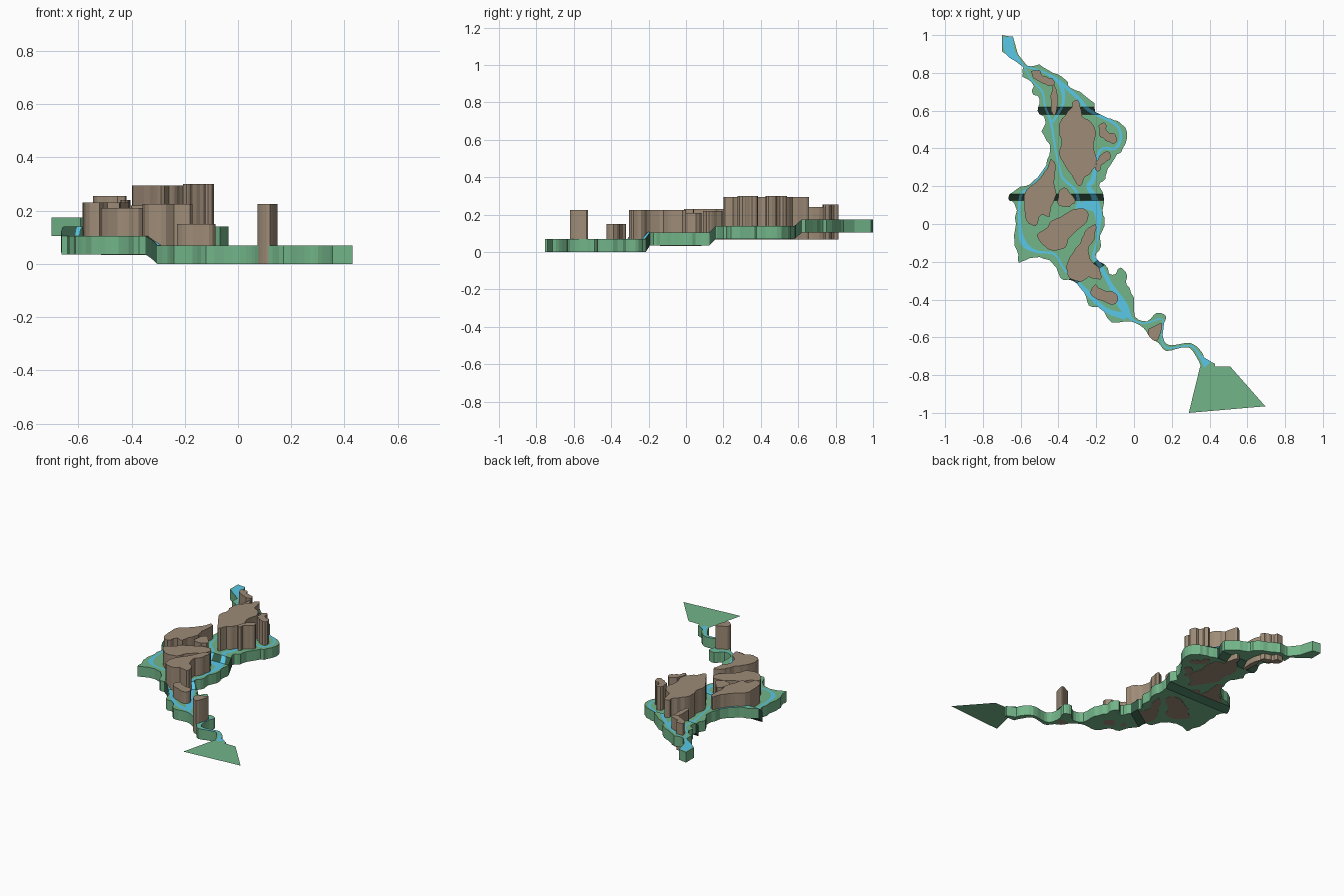
import bpy, bmesh, random
from mathutils import Vector

random.seed(4)


def material(name, rgb):
    m = bpy.data.materials.new(name)
    m.diffuse_color = (*rgb, 1)
    return m


GREEN = material("grass", (0.17, 0.46, 0.25))
DARK = material("slope", (0.035, 0.10, 0.06))
ROCK = material("rock", (0.34, 0.26, 0.185))
WATER = material("water", (0.10, 0.58, 0.80))
THICK = 0.07

# Slopes between the four terraces: (plane normal, start, end) measured along the normal
STEPS = [((0.0, -1.0), -0.62, -0.58),
         ((0.0, -1.0), -0.16, -0.125),
         ((0.55, -0.835), 0.055, 0.095)]


def ground_z(x, y):
    z = 0.07
    for (nx, ny), a, b in STEPS:
        z += 0.035 * min(1, max(0, (b - nx * x - ny * y) / (b - a)))
    return z


def smooth(points, closed=False, n=3, rough=0.0):
    """Catmull-Rom curve through the points, with optional eroded roughness."""
    p = [Vector(q) for q in points]
    if not closed:
        p = [p[0]] + p + [p[-1]]
    out = []
    count = len(p) if closed else len(p) - 3
    for i in range(count):
        k = i - 1 if closed else i
        a, b, c, d = (p[(k + j) % len(p)] for j in range(4))
        for s in range(n):
            t = s / n
            q = 0.5 * (2 * b + (c - a) * t + (2 * a - 5 * b + 4 * c - d) * t * t
                       + (3 * b - a - 3 * c + d) * t ** 3)
            if rough and s and q.y > -0.45:
                side = Vector((b.y - c.y, c.x - b.x)).normalized()
                q += side * random.uniform(-rough, rough)
            out.append(q)
    if not closed:
        out.append(p[-2])
    return out


def finish(name, bm, *mats):
    me = bpy.data.meshes.new(name)
    bm.to_mesh(me)
    bm.free()
    for m in mats:
        me.materials.append(m)
    ob = bpy.data.objects.new(name, me)
    bpy.context.collection.objects.link(ob)
    return ob


def filled(outline):
    bm = bmesh.new()
    bm.faces.new([bm.verts.new((p[0], p[1], 0)) for p in outline])
    bm.normal_update()
    if bm.faces[:][0].normal.z < 0:
        bmesh.ops.reverse_faces(bm, faces=bm.faces)
    return bm


def drape(bm, lift=0.0):
    """Cut a flat mesh along the slopes and raise it to the terrace heights."""
    bmesh.ops.triangulate(bm, faces=bm.faces)
    for (nx, ny), a, b in STEPS:
        n = Vector((nx, ny, 0))
        for s in (a, b):
            bmesh.ops.bisect_plane(bm, geom=bm.verts[:] + bm.edges[:] + bm.faces[:],
                                   plane_co=n * s / n.length_squared, plane_no=n.normalized())
    for v in bm.verts:
        v.co.z = ground_z(v.co.x, v.co.y) + lift
    bm.normal_update()


def extrude(bm, depth):
    new = bmesh.ops.extrude_face_region(bm, geom=bm.faces[:], use_keep_orig=True)["geom"]
    for e in new:
        if isinstance(e, bmesh.types.BMVert):
            e.co.z -= depth
    bmesh.ops.recalc_face_normals(bm, faces=bm.faces)


# Terraced valley floor: east bank north to south, then west bank south to north
east = [(-0.58, 0.855), (-0.545, 0.835), (-0.50, 0.845), (-0.43, 0.80), (-0.365, 0.765), (-0.335, 0.72),
        (-0.285, 0.70), (-0.21, 0.64), (-0.21, 0.585), (-0.15, 0.56), (-0.085, 0.545),
        (-0.037, 0.487), (-0.06, 0.40), (-0.10, 0.35), (-0.14, 0.29), (-0.15, 0.24), (-0.185, 0.20),
        (-0.16, 0.14), (-0.165, 0.05), (-0.155, 0.01), (-0.18, -0.06), (-0.175, -0.12), (-0.205, -0.175),
        (-0.155, -0.215), (-0.115, -0.27), (-0.07, -0.23), (-0.037, -0.27), (-0.04, -0.32),
        (0, -0.39), (0.005, -0.49), (0.07, -0.515), (0.12, -0.47), (0.17, -0.49),
        (0.15, -0.55), (0.16, -0.62), (0.2, -0.642), (0.30, -0.63), (0.36, -0.68), (0.37, -0.715)]
west = [(0.345, -0.73), (0.30, -0.66), (0.25, -0.655), (0.17, -0.672), (0.13, -0.63), (0.085, -0.6),
        (0.05, -0.55), (-0.02, -0.515), (-0.12, -0.52), (-0.17, -0.45), (-0.24, -0.43),
        (-0.265, -0.36), (-0.325, -0.30), (-0.39, -0.285), (-0.43, -0.21), (-0.5, -0.175), (-0.57, -0.19),
        (-0.61, -0.205), (-0.62, -0.14), (-0.632, -0.09), (-0.625, 0.0), (-0.63, 0.10), (-0.665, 0.14),
        (-0.62, 0.185), (-0.55, 0.21), (-0.48, 0.28), (-0.46, 0.34), (-0.445, 0.42), (-0.49, 0.49),
        (-0.47, 0.55), (-0.51, 0.60), (-0.50, 0.66), (-0.54, 0.70), (-0.535, 0.74), (-0.59, 0.78), (-0.585, 0.83)]
bm = filled([Vector(p) for p in ((-0.70, 0.915), (-0.70, 1.0), (-0.64, 0.99), (-0.615, 0.90))]
            + smooth(east, rough=0.006)
            + [Vector(p) for p in ((0.43, -0.74), (0.43, -0.755), (0.355, -0.755))]
            + smooth(west, rough=0.006))
drape(bm)
for f in bm.faces:
    f.material_index = 1 if f.normal.z < 0.97 else 0
extrude(bm, THICK)
finish("valley_floor", bm, GREEN, DARK)

# Flat apron at the river mouth
bm = filled([(0.35, -0.755), (0.51, -0.755), (0.695, -0.965), (0.29, -1.0)])
for v in bm.verts:
    v.co.z = 0.07
finish("mouth_apron", bm, GREEN)


# Flat-topped rock plateaus with sheer walls
def plateau(name, top, bottom, pts):
    bm = filled(smooth(pts, closed=True, rough=0.005))
    for v in bm.verts:
        v.co.z = top
    extrude(bm, top - bottom)
    finish(name, bm, ROCK)


plateau("north_mesa", 0.255, 0.067, [(-0.545, 0.81), (-0.5, 0.815), (-0.48, 0.78), (-0.43, 0.77),
                                    (-0.425, 0.735), (-0.47, 0.74), (-0.53, 0.77)])
plateau("north_fin", 0.24, 0.067, [(-0.43, 0.735), (-0.41, 0.71), (-0.41, 0.6), (-0.425, 0.575),
                                  (-0.44, 0.6), (-0.44, 0.65)])
plateau("great_mesa", 0.295, 0.067, [(-0.335, 0.61), (-0.32, 0.65), (-0.29, 0.645), (-0.275, 0.57), (-0.23, 0.54),
                                    (-0.2, 0.48), (-0.215, 0.40), (-0.2, 0.33), (-0.23, 0.27), (-0.26, 0.25),
                                    (-0.29, 0.20), (-0.33, 0.26), (-0.39, 0.35), (-0.385, 0.42),
                                    (-0.395, 0.5), (-0.38, 0.56)])
plateau("east_mesa", 0.30, 0.067, [(-0.18, 0.53), (-0.15, 0.53), (-0.14, 0.49), (-0.10, 0.475),
                                  (-0.097, 0.43), (-0.15, 0.44), (-0.185, 0.48)])
plateau("east_butte", 0.30, 0.067, [(-0.20, 0.33), (-0.17, 0.37), (-0.13, 0.38), (-0.13, 0.34),
                                   (-0.17, 0.315), (-0.185, 0.28), (-0.205, 0.29)])
plateau("west_mesa", 0.23, 0.068, [(-0.44, 0.345), (-0.415, 0.31), (-0.425, 0.22), (-0.41, 0.16), (-0.44, 0.09),
                                  (-0.445, 0.04), (-0.49, 0.05), (-0.52, -0.01), (-0.57, 0.02),
                                  (-0.58, 0.08), (-0.57, 0.18), (-0.50, 0.24), (-0.46, 0.29)])
plateau("middle_butte", 0.22, 0.068, [(-0.40, 0.10), (-0.36, 0.09), (-0.315, 0.11), (-0.325, 0.15),
                                     (-0.37, 0.195), (-0.40, 0.16)])
plateau("central_mesa", 0.21, 0.033, [(-0.25, 0.07), (-0.31, 0.08), (-0.37, 0.05), (-0.43, 0.02), (-0.46, -0.02),
                                     (-0.515, -0.06), (-0.47, -0.12), (-0.41, -0.14), (-0.36, -0.12),
                                     (-0.33, -0.06), (-0.25, 0.01)])
plateau("south_mesa", 0.225, 0.034, [(-0.205, 0.0), (-0.26, -0.04), (-0.28, -0.09), (-0.31, -0.13), (-0.35, -0.20),
                                    (-0.35, -0.275), (-0.29, -0.305), (-0.24, -0.28), (-0.18, -0.295),
                                    (-0.18, -0.24), (-0.23, -0.19), (-0.24, -0.12), (-0.21, -0.08)])
plateau("river_island", 0.15, 0.0, [(-0.23, -0.36), (-0.205, -0.32), (-0.17, -0.345), (-0.095, -0.37),
                                   (-0.095, -0.42), (-0.15, -0.415), (-0.21, -0.39)])
plateau("south_butte", 0.225, 0.0, [(0.075, -0.56), (0.10, -0.545), (0.145, -0.525), (0.145, -0.56),
                                   (0.12, -0.62), (0.08, -0.595)])


# Rivers laid on the terraces: points are (x, y, width)
def river(name, pts):
    c = smooth(pts, n=4)
    bm = bmesh.new()
    pairs = []
    for i, p in enumerate(c):
        d = (c[min(i + 1, len(c) - 1)] - c[max(i - 1, 0)]).xy.normalized()
        side = Vector((-d.y, d.x)) * p.z / 2
        pairs.append([bm.verts.new((*(p.xy - side * k), 0)) for k in (1, -1)])
    for (a, b), (e, f) in zip(pairs, pairs[1:]):
        bm.faces.new((a, e, f, b))
    drape(bm, 0.001)
    if sum(f.normal.z for f in bm.faces) < 0:
        bmesh.ops.reverse_faces(bm, faces=bm.faces)
    finish(name, bm, WATER)


river("headwater", [(-0.668, 0.99, 0.053), (-0.655, 0.91, 0.05), (-0.592, 0.845, 0.01), (-0.54, 0.76, 0.008),
                    (-0.485, 0.70, 0.01), (-0.47, 0.62, 0.01), (-0.44, 0.54, 0.014), (-0.42, 0.42, 0.01),
                    (-0.40, 0.32, 0.01), (-0.375, 0.24, 0.012), (-0.31, 0.18, 0.014), (-0.29, 0.1, 0.02)])
river("north_channel", [(-0.58, 0.835, 0.008), (-0.47, 0.80, 0.01), (-0.39, 0.74, 0.022),
                        (-0.375, 0.64, 0.014), (-0.43, 0.54, 0.012)])
river("east_channel", [(-0.40, 0.76, 0.015), (-0.30, 0.67, 0.02), (-0.235, 0.6, 0.018), (-0.1, 0.53, 0.014),
                       (-0.07, 0.46, 0.014), (-0.10, 0.4, 0.015), (-0.18, 0.39, 0.014), (-0.215, 0.24, 0.025),
                       (-0.24, 0.2, 0.025), (-0.21, 0.14, 0.03), (-0.205, 0.08, 0.06)])
river("west_channel", [(-0.46, 0.31, 0.008), (-0.54, 0.20, 0.01), (-0.60, 0.15, 0.014), (-0.605, 0.0, 0.016),
                       (-0.585, -0.1, 0.03), (-0.52, -0.145, 0.014), (-0.42, -0.16, 0.012), (-0.37, -0.24, 0.01),
                       (-0.31, -0.295, 0.012), (-0.25, -0.36, 0.025), (-0.15, -0.455, 0.025), (-0.04, -0.49, 0.035)])
river("main_channel", [(-0.31, 0.09, 0.015), (-0.24, 0.1, 0.05), (-0.19, 0.06, 0.04), (-0.195, -0.08, 0.01),
                       (-0.215, -0.17, 0.014), (-0.18, -0.22, 0.022), (-0.12, -0.33, 0.025), (-0.06, -0.43, 0.05),
                       (-0.01, -0.505, 0.014), (0.06, -0.525, 0.008), (0.15, -0.505, 0.008), (0.147, -0.61, 0.008),
                       (0.18, -0.657, 0.008), (0.30, -0.645, 0.009), (0.35, -0.70, 0.014), (0.39, -0.745, 0.05)])
